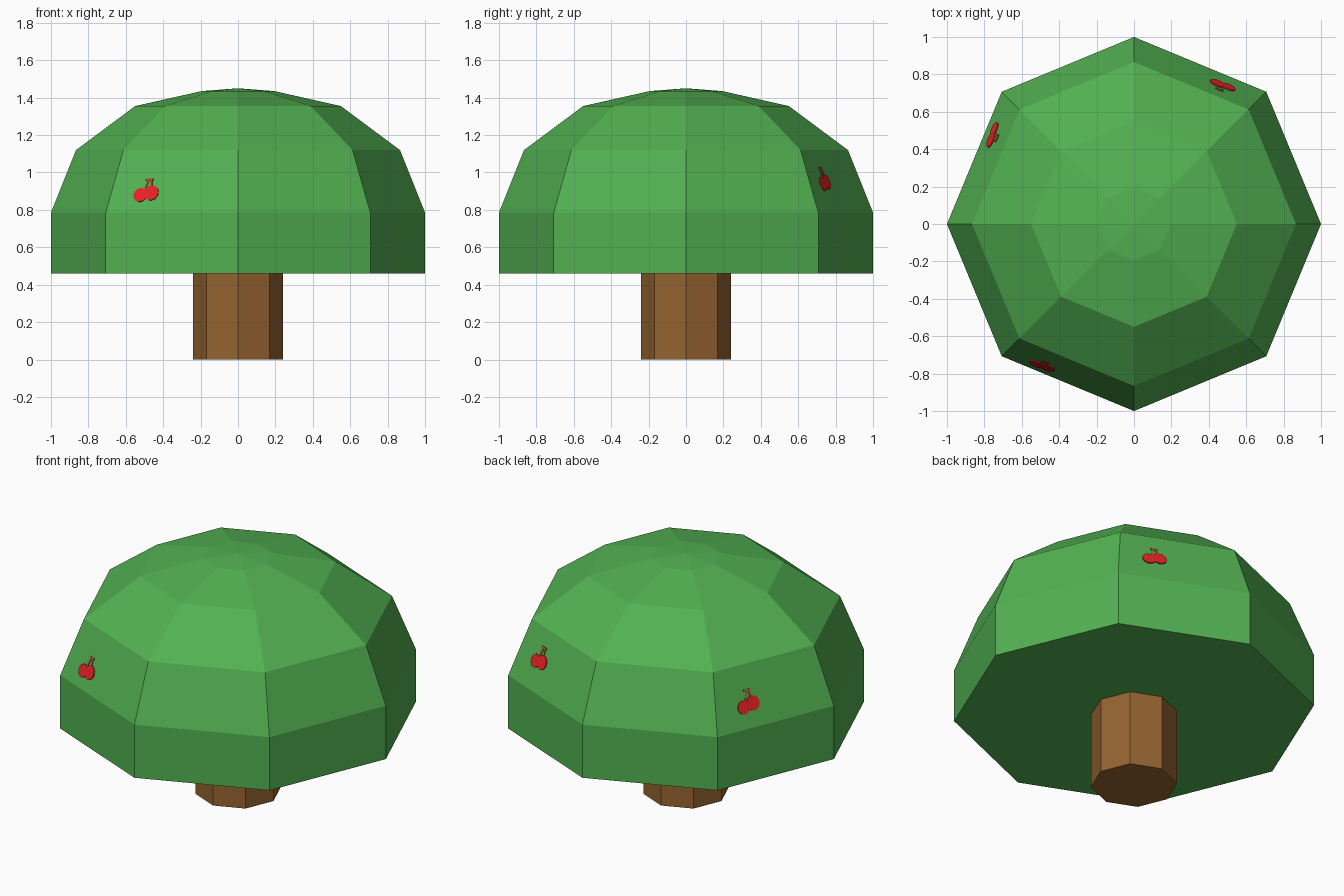
import bpy, bmesh, math
from mathutils import Vector, Matrix

if "Cube" in bpy.data.objects:
    bpy.data.objects.remove(bpy.data.objects["Cube"])


def material(name, rgb):
    m = bpy.data.materials.new(name)
    m.diffuse_color = (*rgb, 1)
    m.use_nodes = True
    m.node_tree.nodes["Principled BSDF"].inputs["Base Color"].default_value = m.diffuse_color
    return m


LEAF = material("leaf green", (0.085, 0.440, 0.085))
BARK = material("bark brown", (0.300, 0.125, 0.030))
RED = material("cherry red", (0.780, 0.016, 0.020))


def finish(bm, name, mat):
    bmesh.ops.recalc_face_normals(bm, faces=bm.faces)
    me = bpy.data.meshes.new(name)
    bm.to_mesh(me)
    bm.free()
    me.materials.append(mat)
    ob = bpy.data.objects.new(name, me)
    bpy.context.collection.objects.link(ob)
    return ob


def octagon_lathe(name, profile, mat, apex=None):
    """Stack of octagon rings (radius, height), capped flat or with an apex."""
    bm = bmesh.new()
    rings = [[bm.verts.new((r * math.cos(i * math.pi / 4), r * math.sin(i * math.pi / 4), z))
              for i in range(8)] for r, z in profile]
    for a, b in zip(rings, rings[1:]):
        for i in range(8):
            j = (i + 1) % 8
            bm.faces.new((a[i], a[j], b[j], b[i]))
    bm.faces.new(rings[0])
    if apex is None:
        bm.faces.new(rings[-1])
    else:
        top = bm.verts.new((0, 0, apex))
        for i in range(8):
            bm.faces.new((rings[-1][i], rings[-1][(i + 1) % 8], top))
    return finish(bm, name, mat)


# Trunk and domed canopy
octagon_lathe("trunk", [(0.24, 0), (0.24, 0.46)], BARK)
octagon_lathe("canopy", [(1, 0.46), (1, 0.785), (0.866, 1.12), (0.55, 1.355), (0.195, 1.435)],
              LEAF, apex=1.45)


def plates(name, outlines, frame, mat, thick):
    """Thin raised plates from 2D outlines, placed in the frame of a canopy face."""
    bm = bmesh.new()
    for pts in outlines:
        low = [bm.verts.new(frame @ Vector((u, v, -0.002))) for u, v in pts]
        high = [bm.verts.new(frame @ Vector((u, v, thick))) for u, v in pts]
        bm.faces.new(low)
        bm.faces.new(high)
        for i in range(len(pts)):
            j = (i + 1) % len(pts)
            bm.faces.new((low[i], low[j], high[j], high[i]))
    return finish(bm, name, mat)


def disc(u, v, r, n=14):
    return [(u + r * math.cos(2 * math.pi * i / n), v + r * math.sin(2 * math.pi * i / n))
            for i in range(n)]


def bar(x0, y0, x1, y1, w=0.006):
    d = Vector((x1 - x0, y1 - y0)).normalized() * w
    return [(x0 - d.y, y0 + d.x), (x0 + d.y, y0 - d.x), (x1 + d.y, y1 - d.x), (x1 - d.y, y1 + d.x)]


# Cherry pairs painted on three faces of the sloped ring
c = math.cos(math.pi / 8)
run, rise = c * (1 - 0.866), 1.12 - 0.785
for label, deg, t, z in (("front", 247.5, -0.164, 0.884),
                         ("back", 67.5, -0.155, 0.943),
                         ("left", 157.5, -0.151, 0.905)):
    a = math.radians(deg)
    out = Vector((math.cos(a), math.sin(a), 0))
    u = Vector((-math.sin(a), math.cos(a), 0))
    v = (Vector((0, 0, rise)) - out * run).normalized()
    n = u.cross(v)
    o = out * (c - (z - 0.785) / rise * run) + u * t + Vector((0, 0, z))
    frame = Matrix.Translation(o) @ Matrix((u, v, n)).transposed().to_4x4()
    plates("cherries_" + label, [disc(-0.032, -0.006, 0.039), disc(0.030, 0.006, 0.042)],
           frame, RED, 0.006)
    plates("cherry_stems_" + label,
           [bar(-0.012, 0.025, 0.002, 0.085), bar(0.024, 0.045, 0.018, 0.085),
            bar(-0.014, 0.085, 0.030, 0.085)],
           frame, BARK, 0.004)
